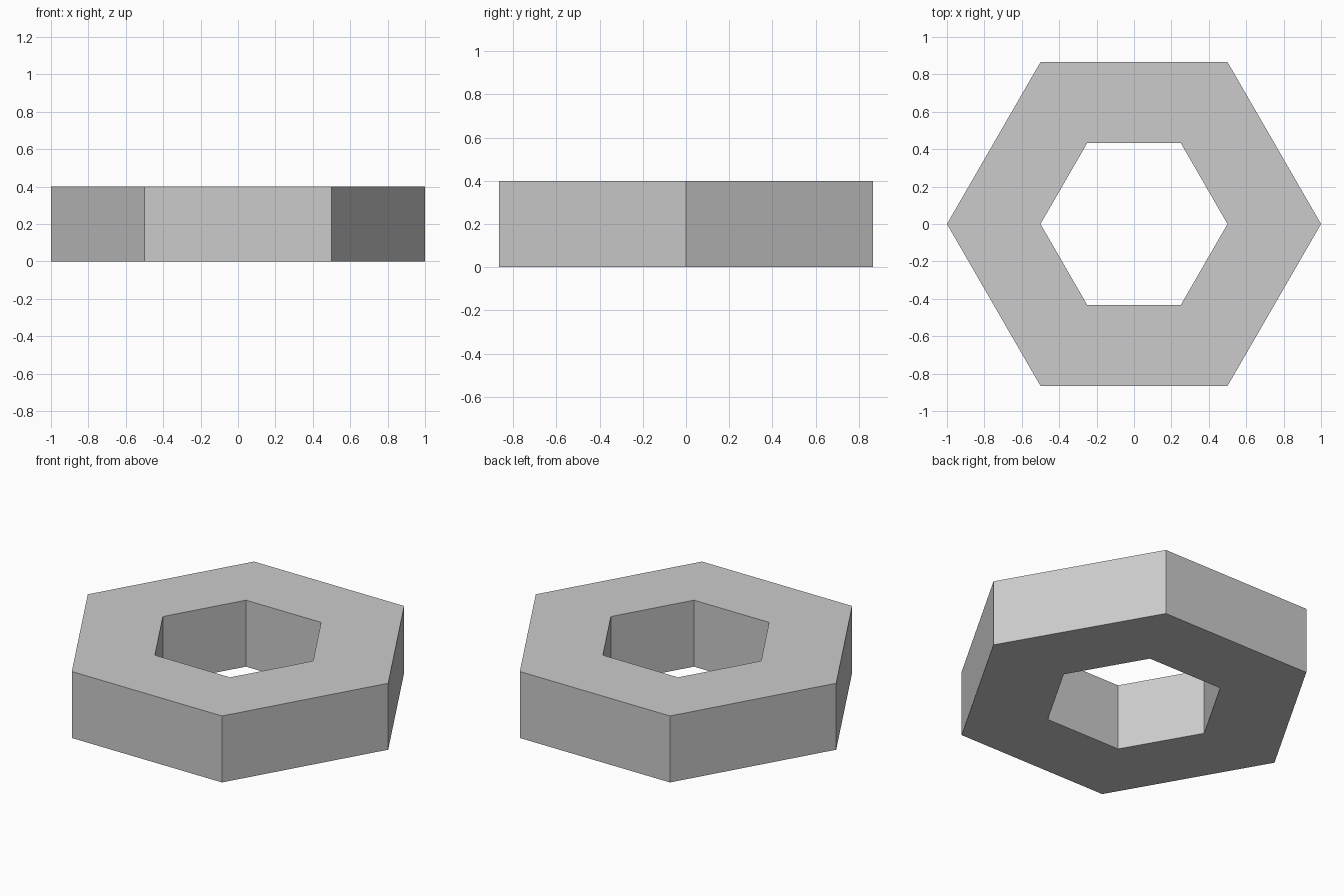
import bpy, bmesh
from math import cos, sin, tau

if "Cube" in bpy.data.objects:
    bpy.data.objects.remove(bpy.data.objects["Cube"])

SIDES, OUTER, INNER, HEIGHT = 6, 1.0, 0.5, 0.4

bm = bmesh.new()


def hex_loop(radius, z):
    return [bm.verts.new((radius * cos(tau * i / SIDES), radius * sin(tau * i / SIDES), z))
            for i in range(SIDES)]


# Rectangular cross-section swept around six corners
loops = [hex_loop(r, z) for r, z in
         ((OUTER, 0), (OUTER, HEIGHT), (INNER, HEIGHT), (INNER, 0))]
for k in range(4):
    a, b = loops[k], loops[(k + 1) % 4]
    for i in range(SIDES):
        j = (i + 1) % SIDES
        bm.faces.new((a[i], a[j], b[j], b[i]))
bmesh.ops.recalc_face_normals(bm, faces=bm.faces)

# Hexagonal ring, flat shaded
mesh = bpy.data.meshes.new("hexagonal_ring")
bm.to_mesh(mesh)
bm.free()
bpy.context.collection.objects.link(bpy.data.objects.new("hexagonal_ring", mesh))
